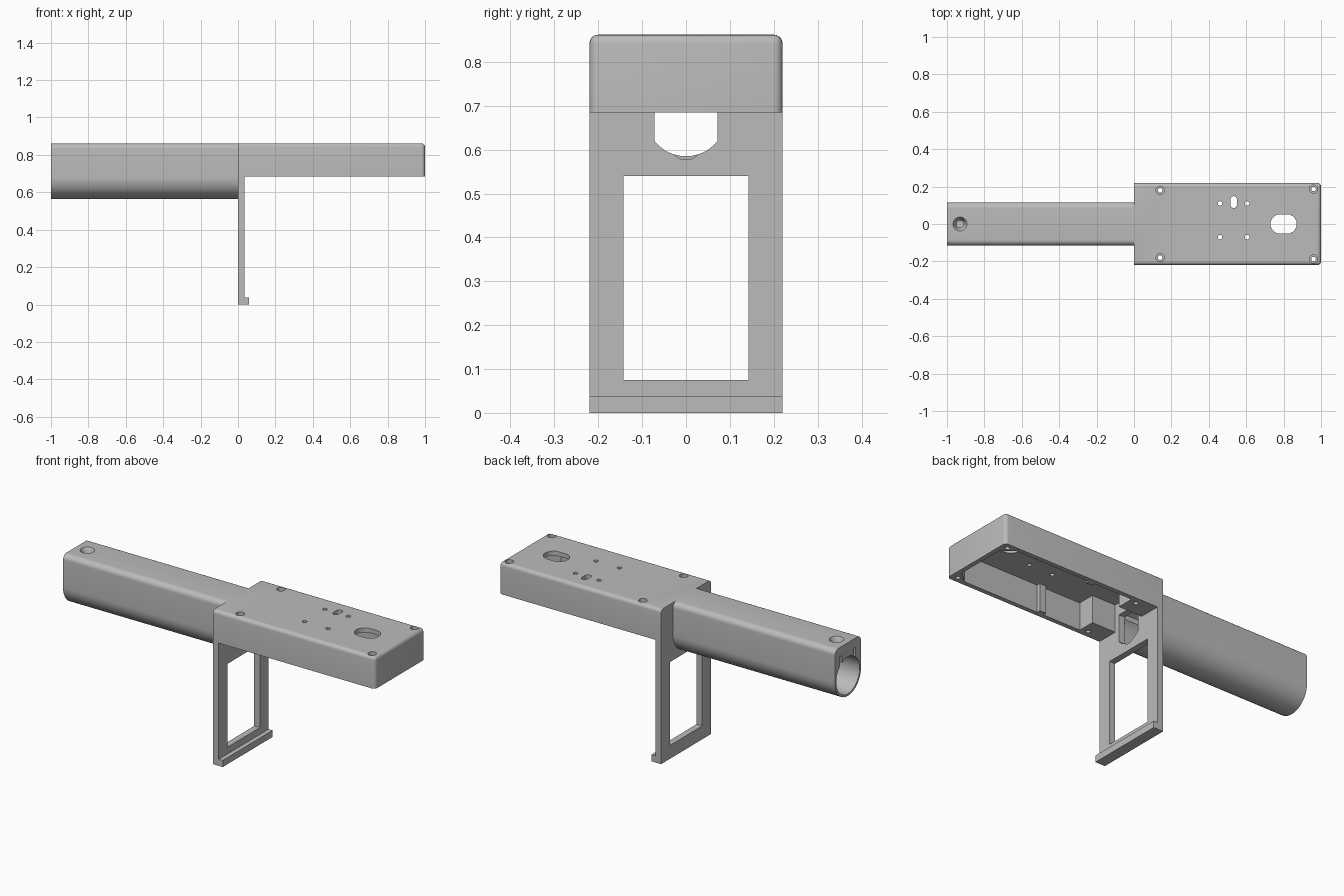
import bpy, bmesh, math
from mathutils import Vector

if "Cube" in bpy.data.objects:
    bpy.data.objects.remove(bpy.data.objects["Cube"])

grey = bpy.data.materials.new("plain grey")
grey.diffuse_color = (0.5, 0.5, 0.5, 1)
grey.use_nodes = True
grey.node_tree.nodes["Principled BSDF"].inputs["Base Color"].default_value = grey.diffuse_color


def make(name, bm):
    bmesh.ops.recalc_face_normals(bm, faces=bm.faces)
    me = bpy.data.meshes.new(name)
    bm.to_mesh(me)
    bm.free()
    me.materials.append(grey)
    ob = bpy.data.objects.new(name, me)
    bpy.context.scene.collection.objects.link(ob)
    return ob


def prism(name, pts, axis, lo, hi):
    """Extrude a 2D outline: axis x uses (y, z) points, axis z uses (x, y)."""
    bm = bmesh.new()
    put = (lambda p, t: (t, p[0], p[1])) if axis == "x" else (lambda p, t: (p[0], p[1], t))
    face = bm.faces.new([bm.verts.new(put(p, lo)) for p in pts])
    r = bmesh.ops.extrude_face_region(bm, geom=[face])
    move = Vector(put((0, 0), hi - lo))
    bmesh.ops.translate(bm, vec=move, verts=[v for v in r["geom"] if isinstance(v, bmesh.types.BMVert)])
    return make(name, bm)


def arc(cx, cy, r, a0, a1, n):
    return [(cx + r * math.cos(math.radians(a0 + (a1 - a0) * i / n)),
             cy + r * math.sin(math.radians(a0 + (a1 - a0) * i / n))) for i in range(n + 1)]


def circle(cx, cy, r, n=32):
    return arc(cx, cy, r, 0, 360 - 360 / n, n - 1)


def rect(a0, a1, b0, b1):
    return [(a0, b0), (a1, b0), (a1, b1), (a0, b1)]


def cone(x, y, z0, z1, r0, r1):
    bm = bmesh.new()
    rings = [[bm.verts.new((px, py, z)) for px, py in circle(x, y, r)] for z, r in ((z0, r0), (z1, r1))]
    for ring in rings:
        bm.faces.new(ring)
    n = len(rings[0])
    for i in range(n):
        j = (i + 1) % n
        bm.faces.new((rings[0][i], rings[0][j], rings[1][j], rings[1][i]))
    return make("cutter", bm)


def cut(ob, cutter):
    cutter.hide_render = True
    m = ob.modifiers.new("cut", "BOOLEAN")
    m.operation, m.solver, m.object = "DIFFERENCE", "EXACT", cutter
    bpy.context.view_layer.objects.active = ob
    bpy.ops.object.modifier_apply(modifier=m.name)
    bpy.data.objects.remove(cutter)


def hole(ob, pts, lo=0.6, hi=0.9):
    cut(ob, prism("cutter", pts, "z", lo, hi))


def cut_x(ob, pts, lo, hi):
    cut(ob, prism("cutter", pts, "x", lo, hi))


TOP, SPLIT, AX = 0.862, 0.685, 0.68

# tubular handle: flat top, round bottom, round bore with two rail slots
profile = (arc(0, AX, 0.115, 180, 360, 40)
           + arc(0.085, TOP - 0.03, 0.03, 0, 90, 8) + arc(-0.085, TOP - 0.03, 0.03, 90, 180, 8))
handle = prism("handle", profile, "x", -1, 0)
cut_x(handle, circle(0, AX, 0.103, 64), -1.05, 0.05)
for s in (-1, 1):
    cut_x(handle, rect(s * 0.06 - 0.009, s * 0.06 + 0.009, 0.74, 0.81), -1.05, 0.05)
hole(handle, circle(-0.93, 0, 0.02), 0.7, 0.9)
cut(handle, cone(-0.93, 0, TOP - 0.03, TOP + 0.005, 0.02, 0.04))

# box housing with rounded top and end edges
bm = bmesh.new()
bmesh.ops.create_cube(bm, size=1)
for v in bm.verts:
    v.co = (v.co.x + 0.5, v.co.y * 0.44, SPLIT if v.co.z < 0 else TOP)
edges = []
for e in bm.edges:
    a, b = (v.co for v in e.verts)
    top = min(a.z, b.z) > 0.8 and max(a.x, b.x) > 0.5
    end = min(a.x, b.x) > 0.5 and abs(a.z - b.z) > 0.1
    if top or end:
        edges.append(e)
bmesh.ops.bevel(bm, geom=edges, offset=0.02, segments=5, profile=0.5, affect="EDGES")
housing = make("housing", bm)

# cavity with solid corners for the screws and a rib on each side wall
half = [(0.035, 0.1), (0.18, 0.1), (0.18, 0.195), (0.41, 0.195), (0.41, 0.175),
        (0.45, 0.175), (0.45, 0.195), (0.91, 0.195), (0.975, 0.14)]
hole(housing, half + [(x, -y) for x, y in reversed(half)], 0.6, TOP - 0.025)

# passage between housing and handle
passage = arc(0, AX - 0.003, 0.092, 270 - 51.5, 270 + 51.5, 24) + [(0.072, 0.77), (-0.072, 0.77)]
cut_x(housing, passage, -0.05, 0.06)

# screw holes with counterbores
for x, y in ((0.14, 0.18), (0.96, 0.187)):
    for s in (-1, 1):
        hole(housing, circle(x, s * y, 0.012))
        hole(housing, circle(x, s * y, 0.022), TOP - 0.02, 0.9)
# small panel holes, switch slot and oval opening
for x in (0.46, 0.605):
    for y in (0.11, -0.07):
        hole(housing, circle(x, y, 0.012, 24))
hole(housing, arc(0.533, 0.132, 0.017, 0, 180, 8) + arc(0.533, 0.102, 0.017, 180, 360, 8))
hole(housing, arc(0.818, 0, 0.052, -90, 90, 16) + arc(0.782, 0, 0.052, 90, 270, 16))

# hanging plate with window, passage and bottom lip
plate = prism("hanging_plate", rect(-0.22, 0.22, 0, SPLIT), "x", 0, 0.035)
cut_x(plate, rect(-0.143, 0.143, 0.075, 0.54), -0.05, 0.1)
cut_x(plate, passage, -0.05, 0.1)
cut_x(plate, circle(0, 0.613, 0.036), 0.012, 0.1)
lip = prism("bottom_lip", rect(-0.22, 0.22, 0, 0.037), "x", 0.035, 0.06)

# smooth round parts, keep edges sharp
for ob in (handle, housing, plate, lip):
    bpy.ops.object.select_all(action="DESELECT")
    ob.select_set(True)
    bpy.context.view_layer.objects.active = ob
    bpy.ops.object.shade_smooth_by_angle(angle=math.radians(30))
